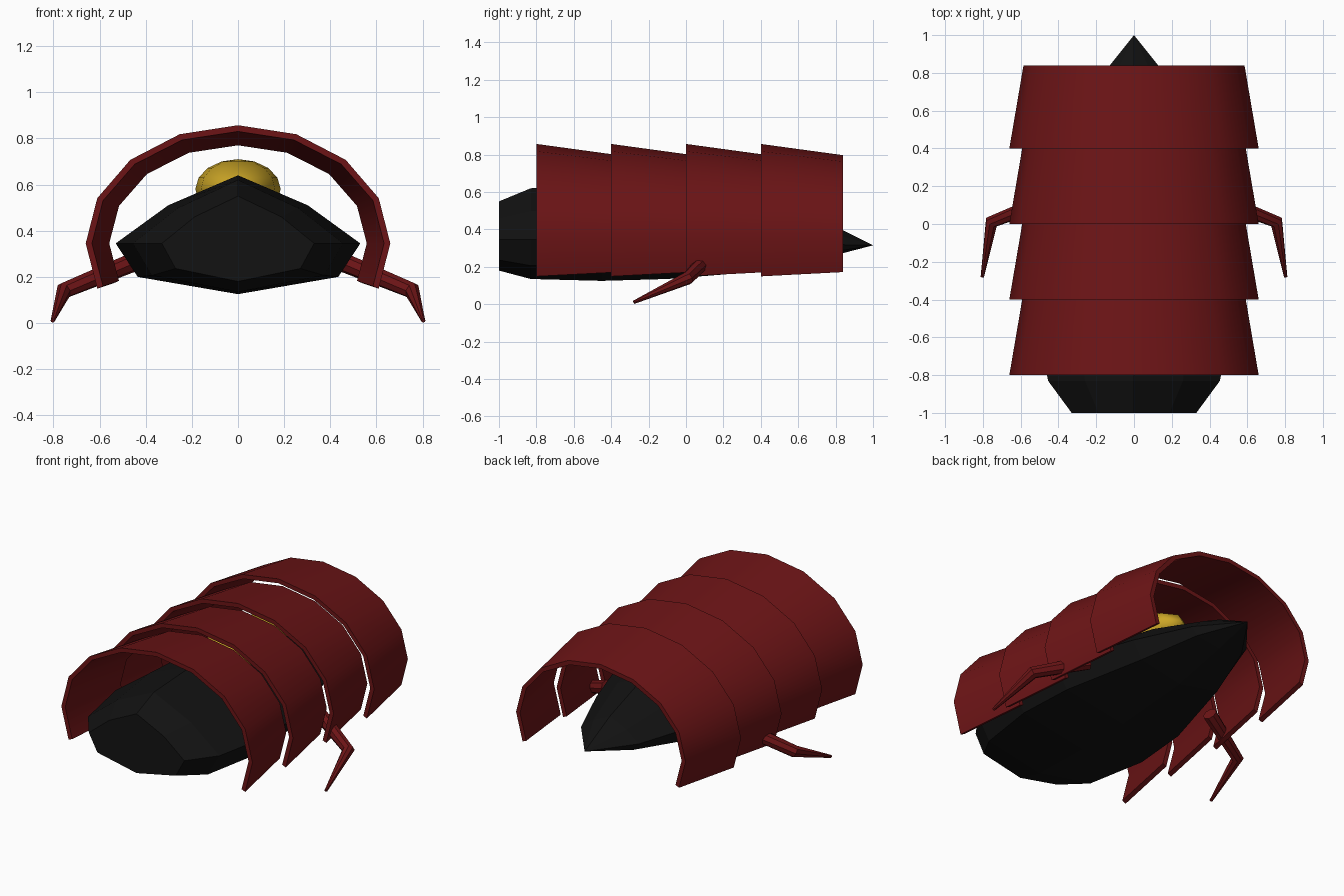
import bpy, bmesh, math
from mathutils import Vector

if "Cube" in bpy.data.objects:
    bpy.data.objects.remove(bpy.data.objects["Cube"])


def material(name, rgb):
    m = bpy.data.materials.new(name)
    m.diffuse_color = (*rgb, 1)
    m.use_nodes = True
    m.node_tree.nodes["Principled BSDF"].inputs["Base Color"].default_value = m.diffuse_color
    return m


RED = material("dark_red", (0.15, 0.007, 0.008))
BLACK = material("black", (0.006, 0.006, 0.006))
GOLD = material("gold", (0.6, 0.38, 0.02))


def loft(name, rings, mat, closed=True, caps=True, smooth=False):
    """Skin a list of equally long point rings."""
    bm = bmesh.new()
    vs = [[bm.verts.new(p) for p in r] for r in rings]
    n = len(vs[0])
    for a, b in zip(vs, vs[1:]):
        for i in range(n if closed else n - 1):
            j = (i + 1) % n
            bm.faces.new((a[i], a[j], b[j], b[i]))
    if caps:
        bm.faces.new(vs[0])
        bm.faces.new(vs[-1])
    bmesh.ops.remove_doubles(bm, verts=bm.verts, dist=0.0005)
    bmesh.ops.recalc_face_normals(bm, faces=bm.faces)
    me = bpy.data.meshes.new(name)
    bm.to_mesh(me)
    bm.free()
    me.materials.append(mat)
    ob = bpy.data.objects.new(name, me)
    bpy.context.collection.objects.link(ob)
    if smooth:
        bpy.ops.object.select_all(action='DESELECT')
        ob.select_set(True)
        bpy.context.view_layer.objects.active = ob
        bpy.ops.object.shade_smooth_by_angle(angle=math.radians(35))
    return ob


# Four overlapping shell plates: tapered arcs of a 16-sided ellipse
def arc(y, rx, rz):
    return [(rx * math.sin(a), y, 0.345 + rz * math.cos(a))
            for a in (math.radians(22.5 * k) for k in range(-5, 6))]


T = 0.027
for k in range(4):
    y = -0.8 + 0.4 * k
    front = arc(y, 0.66, 0.512) + arc(y, 0.66 - T, 0.512 - T)[::-1]
    back = arc(y + 0.44, 0.585, 0.452) + arc(y + 0.44, 0.585 - T, 0.452 - T)[::-1]
    loft(f"shell_plate_{k + 1}", [front, back], RED, smooth=True)

# Body: eight-sided sections (y, half width, bottom, side height, top)
SECTIONS = [(-1, 0.33, 0.18, 0.345, 0.55), (-0.83, 0.455, 0.135, 0.345, 0.62),
            (-0.45, 0.53, 0.125, 0.345, 0.64), (-0.1, 0.50, 0.135, 0.345, 0.63),
            (0.4, 0.34, 0.175, 0.335, 0.56), (0.75, 0.20, 0.25, 0.32, 0.44),
            (1, 0, 0.315, 0.315, 0.315)]
rings = []
for y, w, lo, mid, hi in SECTIONS:
    half = [(w, mid), (0.57 * w, mid + 0.56 * (hi - mid))]
    low = (0.82 * w, mid - 0.66 * (mid - lo))
    right = [low] + half
    pts = [(0, lo)] + right + [(0, hi)] + [(-x, z) for x, z in reversed(right)]
    rings.append([(x, y, z) for x, z in pts])
body = loft("body", rings[:-1], BLACK, caps=False)
bm = bmesh.new()
bm.from_mesh(body.data)
bm.verts.ensure_lookup_table()
n = len(rings[0])
bm.faces.new(bm.verts[:n])
tip = bm.verts.new(rings[-1][0])
end = bm.verts[-1 - n:-1]
for i in range(n):
    bm.faces.new((end[i], end[(i + 1) % n], tip))
bmesh.ops.recalc_face_normals(bm, faces=bm.faces)
bm.to_mesh(body.data)
bm.free()

# Gold dome sitting on the back under the plates
bpy.ops.mesh.primitive_uv_sphere_add(segments=12, ring_count=8, radius=1,
                                     location=(0, 0.04, 0.58))
dome = bpy.context.object
dome.name = "back_dome"
dome.scale = (0.185, 0.38, 0.13)
dome.data.materials.append(GOLD)
bpy.ops.object.shade_smooth_by_angle(angle=math.radians(35))


# Legs: bent tapering limbs, one per side
def limb_ring(p, axis, r):
    axis = axis.normalized()
    u = axis.cross(Vector((0, 0, 1))).normalized()
    v = axis.cross(u)
    return [p + r * (math.cos(a) * u + math.sin(a) * v)
            for a in (math.tau * i / 8 for i in range(8))]


for side, s in (("right", 1), ("left", -1)):
    hip = Vector((0.45 * s, 0.13, 0.265))
    knee = Vector((0.755 * s, 0.01, 0.14))
    foot = Vector((0.803 * s, -0.28, 0.01))
    d1, d2 = knee - hip, foot - knee
    loft(f"leg_{side}", [limb_ring(hip, d1, 0.042),
                         limb_ring(knee, d1.normalized() + d2.normalized(), 0.036),
                         limb_ring(foot, d2, 0.009)], RED, smooth=True)
